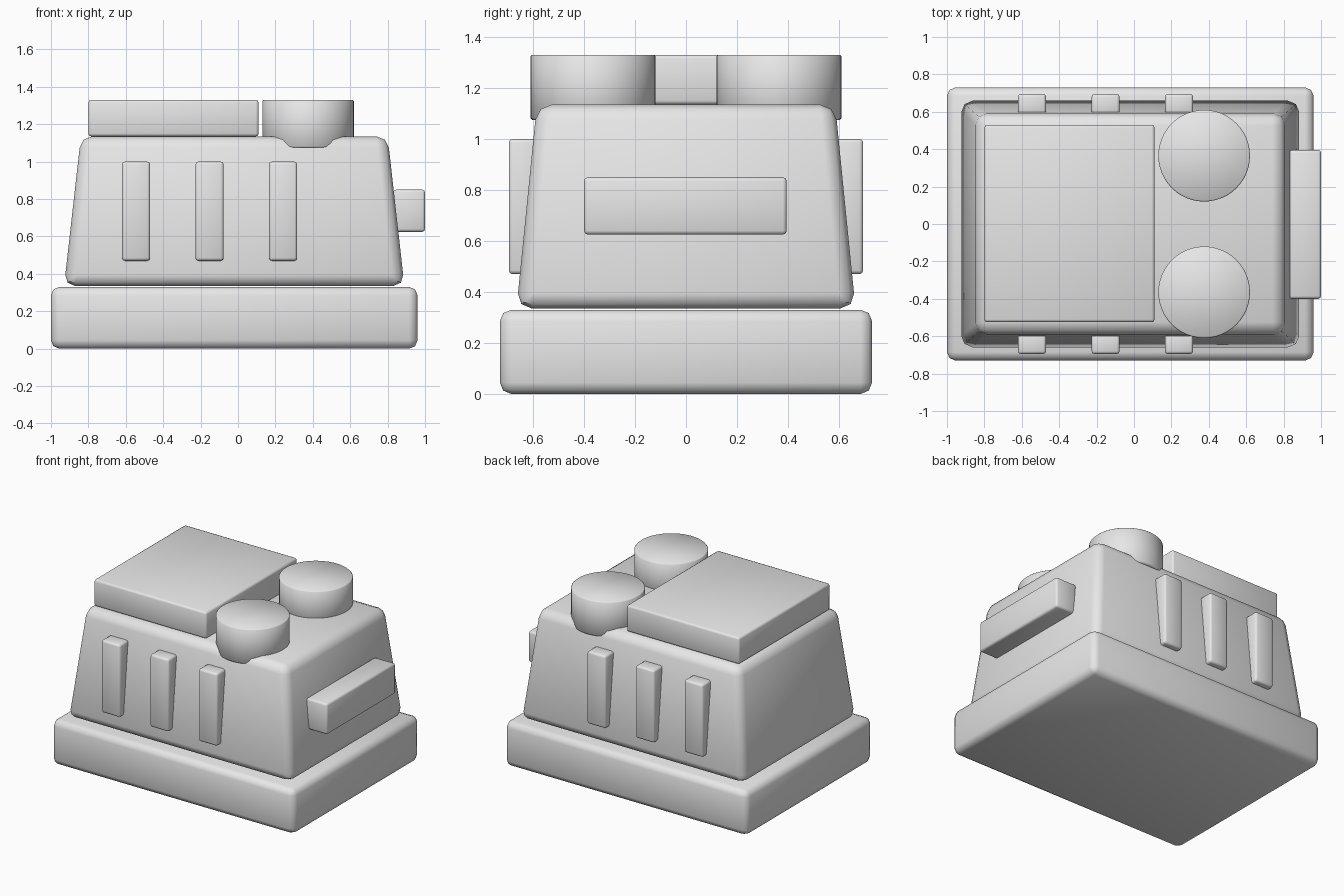
import bpy
import bmesh
import math

if "Cube" in bpy.data.objects:
    bpy.data.objects.remove(bpy.data.objects["Cube"], do_unlink=True)

grey = bpy.data.materials.new("light_grey")
grey.use_nodes = True
COLOUR = (0.8, 0.8, 0.8, 1)
grey.diffuse_color = COLOUR
grey.node_tree.nodes["Principled BSDF"].inputs["Base Color"].default_value = COLOUR


def finish(name, bm, bevel, segments):
    """Turn a bmesh into a bevelled, smooth-shaded object."""
    mesh = bpy.data.meshes.new(name)
    bm.to_mesh(mesh)
    bm.free()
    mesh.materials.append(grey)
    obj = bpy.data.objects.new(name, mesh)
    bpy.context.collection.objects.link(obj)
    mod = obj.modifiers.new("edge_bevel", 'BEVEL')
    mod.width = bevel
    mod.segments = segments
    mod.limit_method = 'ANGLE'
    mod.angle_limit = math.radians(40)
    bpy.ops.object.select_all(action='DESELECT')
    obj.select_set(True)
    bpy.context.view_layer.objects.active = obj
    bpy.ops.object.modifier_apply(modifier=mod.name)
    bpy.ops.object.shade_smooth_by_angle(angle=math.radians(50))
    return obj


def box(name, xs, ys, zs, bevel=0.015, segments=2, inset=(0, 0)):
    """Box from its extents; inset narrows the top on x and y."""
    bm = bmesh.new()
    bmesh.ops.create_cube(bm, size=1)
    for v in bm.verts:
        top = v.co.z > 0
        sx, sy = (1 if v.co.x > 0 else -1), (1 if v.co.y > 0 else -1)
        v.co.x = xs[sx > 0] - top * sx * inset[0]
        v.co.y = ys[sy > 0] - top * sy * inset[1]
        v.co.z = zs[top]
    return finish(name, bm, bevel, segments)


def drum(name, x, y, radius, z0, z1):
    """Upright cylinder with a fine edge bevel."""
    bm = bmesh.new()
    bmesh.ops.create_cone(bm, cap_ends=True, segments=48, radius1=radius,
                          radius2=radius, depth=z1 - z0)
    bmesh.ops.translate(bm, verts=bm.verts, vec=(x, y, (z0 + z1) / 2))
    return finish(name, bm, 0.006, 1)


# Plinth and tapered housing
box("base", (-1, 0.96), (-0.73, 0.73), (0, 0.33), 0.045)
box("housing", (-0.93, 0.89), (-0.665, 0.665), (0.335, 1.135), 0.06, 2, (0.09, 0.08))

# Roof panel and the pair of round caps
box("roof_panel", (-0.8, 0.11), (-0.525, 0.53), (1.135, 1.33))
for side, label in ((-1, "right"), (1, "left")):
    drum("round_cap_" + label, 0.375, side * 0.365, 0.245, 1.075, 1.33)

# Upright ribs on the front and back
for side, label in ((-1, "front"), (1, "back")):
    for i in range(3):
        x = -0.545 + i * 0.393
        ys = sorted((side * 0.58, side * 0.695))
        box(f"{label}_rib_{i + 1}", (x - 0.075, x + 0.075), ys, (0.47, 1.0))

# Side handle bar
box("side_bar", (0.83, 1.0), (-0.4, 0.395), (0.625, 0.85))
